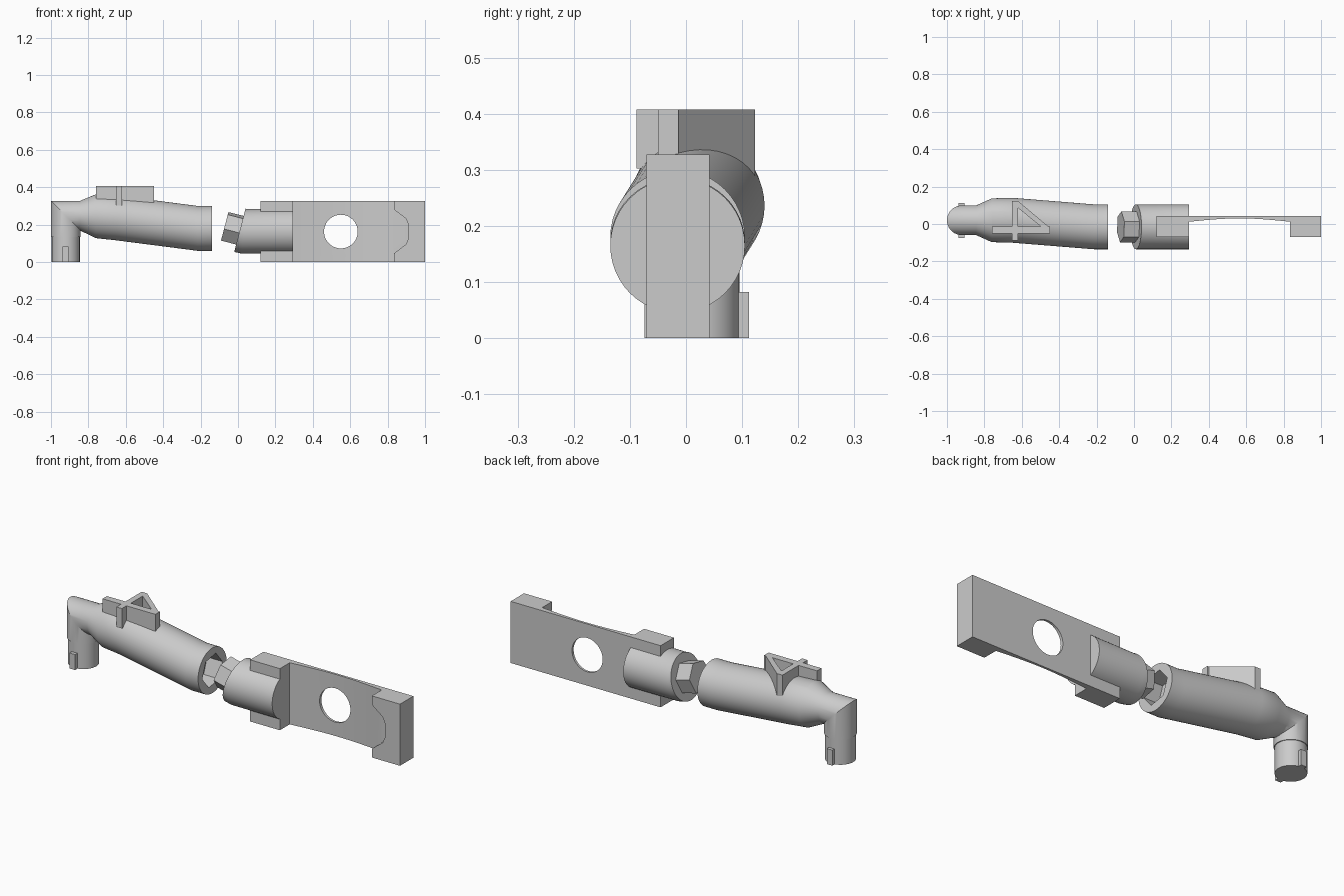
import bpy, bmesh, math
from mathutils import Vector

cube = bpy.data.objects.get("Cube")
if cube:
    bpy.data.objects.remove(cube, do_unlink=True)

grey = bpy.data.materials.new("plain grey")
grey.use_nodes = True
colour = (0.6, 0.6, 0.6, 1)
grey.diffuse_color = colour
grey.node_tree.nodes["Principled BSDF"].inputs["Base Color"].default_value = colour

HEX_TURN = math.radians(-10)


def finish(name, bm, smooth=False):
    bmesh.ops.recalc_face_normals(bm, faces=bm.faces)
    mesh = bpy.data.meshes.new(name)
    bm.to_mesh(mesh)
    bm.free()
    mesh.materials.append(grey)
    obj = bpy.data.objects.new(name, mesh)
    bpy.context.collection.objects.link(obj)
    if smooth:
        activate(obj)
        bpy.ops.object.shade_smooth_by_angle(angle=math.radians(25))
    return obj


def activate(obj):
    bpy.ops.object.select_all(action="DESELECT")
    obj.select_set(True)
    bpy.context.view_layer.objects.active = obj


def loft(name, rings, sides=48, turn=0.0):
    """Skin rings given as (centre, radius, tilt in degrees)."""
    bm = bmesh.new()
    loops = []
    for centre, radius, tilt in rings:
        t = math.radians(tilt)
        # mitred elbow rings are stretched to keep the pipe round
        stretch = math.sqrt(2) if tilt == -45 else 1
        up = Vector((math.sin(t), 0, math.cos(t))) * stretch
        loop = []
        for i in range(sides):
            a = turn + math.tau * i / sides
            offset = Vector((0, -math.cos(a), 0)) + up * math.sin(a)
            loop.append(bm.verts.new(Vector(centre) + offset * radius))
        loops.append(loop)
    for a, b in zip(loops, loops[1:]):
        for i in range(sides):
            j = (i + 1) % sides
            bm.faces.new((a[i], a[j], b[j], b[i]))
    bm.faces.new(loops[0])
    bm.faces.new(loops[-1])
    return finish(name, bm, smooth=sides > 6)


def prism(name, outline, low, high, axis="z"):
    """Extrude an outline along z (xy outline) or y (xz outline)."""
    bm = bmesh.new()
    place = (lambda u, v, w: (u, v, w)) if axis == "z" else (lambda u, v, w: (u, w, v))
    face = bm.faces.new([bm.verts.new(place(u, v, low)) for u, v in outline])
    new = bmesh.ops.extrude_face_region(bm, geom=[face])["geom"]
    verts = [g for g in new if isinstance(g, bmesh.types.BMVert)]
    bmesh.ops.translate(bm, vec=place(0, 0, high - low), verts=verts)
    return finish(name, bm)


def box(name, x0, x1, y0, y1, z0, z1):
    return prism(name, [(x0, y0), (x1, y0), (x1, y1), (x0, y1)], z0, z1)


def cut(target, cutter):
    mod = target.modifiers.new("cut", "BOOLEAN")
    mod.operation = "DIFFERENCE"
    mod.solver = "EXACT"
    mod.object = cutter
    activate(target)
    bpy.ops.object.modifier_apply(modifier=mod.name)
    bpy.data.objects.remove(cutter, do_unlink=True)


# Main tube: straight mouth, leaning barrel, shoulder, and mitred elbow
body = loft("tube_body", [
    ((-0.14, -0.015, 0.18), 0.12, 0),
    ((-0.215, -0.015, 0.18), 0.12, 0),
    ((-0.65, 0.02, 0.236), 0.12, 0),
    ((-0.76, 0.02, 0.245), 0.117, 0),
    ((-0.845, 0.02, 0.248), 0.079, 0),
    ((-0.921, 0.02, 0.248), 0.079, -45),
    ((-0.921, 0.02, 0.135), 0.079, -90),
])
cut(body, loft("socket_cutter", [
    ((x, -0.015, 0.18), 0.086, 0) for x in (-0.1, -0.23)], 6, HEX_TURN))

# Lower spigot with a locking lug on each side
loft("spigot", [((-0.921, 0.02, z), 0.075, -90) for z in (0.15, 0)])
box("front_lug", -0.938, -0.905, -0.074, 0, 0, 0.082)
box("back_lug", -0.938, -0.905, 0.04, 0.112, 0, 0.082)

# Sight bracket on top of the tube: rail, crossbar and diagonal brace
box("bracket_rail", -0.76, -0.45, -0.05, -0.013, 0.3, 0.408)
box("bracket_crossbar", -0.652, -0.62, -0.088, 0.11, 0.302, 0.408)
prism("bracket_brace", [(-0.652, 0.123), (-0.62, 0.123), (-0.45, -0.02),
                        (-0.45, -0.05), (-0.49, -0.02), (-0.625, 0.09),
                        (-0.652, 0.09)], 0.28, 0.408)

# Hexagonal peg and bent collar that mate with the socket
loft("hex_peg", [((-0.071, -0.015, 0.191), 0.084, 14.6),
                 ((0.03, -0.015, 0.165), 0.084, 14.6)], 6, HEX_TURN)
loft("collar", [((0.01, -0.015, 0.17), 0.12, 14.6),
                ((0.032, -0.015, 0.165), 0.12, 7.3),
                ((0.295, -0.015, 0.165), 0.12, 0)])

# Arm plate: shallow curved front between two thick ends
steps = 16
curve = [(0.295 + 0.54 * i / steps,
          0.012 + 0.018 * math.sin(math.pi * i / steps)) for i in range(steps + 1)]
plate = prism("arm_plate", [(0.12, 0.042), (0.12, -0.07), (0.295, -0.07)] + curve
              + [(0.835, -0.07), (1, -0.07), (1, 0.042)], 0, 0.327)
hole = [(0.55 + 0.09 * math.cos(math.tau * i / 48),
         0.163 + 0.09 * math.sin(math.tau * i / 48)) for i in range(48)]
cut(plate, prism("hole_cutter", hole, -0.05, 0.1, "y"))

# Bevelled notch in the end block, mirrored about mid height
half = [(0.8, 0.28), (0.835, 0.28), (0.898, 0.232), (0.912, 0.2)]
notch = half + [(x, 0.327 - z) for x, z in reversed(half)]
cut(plate, prism("notch_cutter", notch, -0.1, 0.012, "y"))
activate(plate)
bpy.ops.object.shade_smooth_by_angle(angle=math.radians(25))
